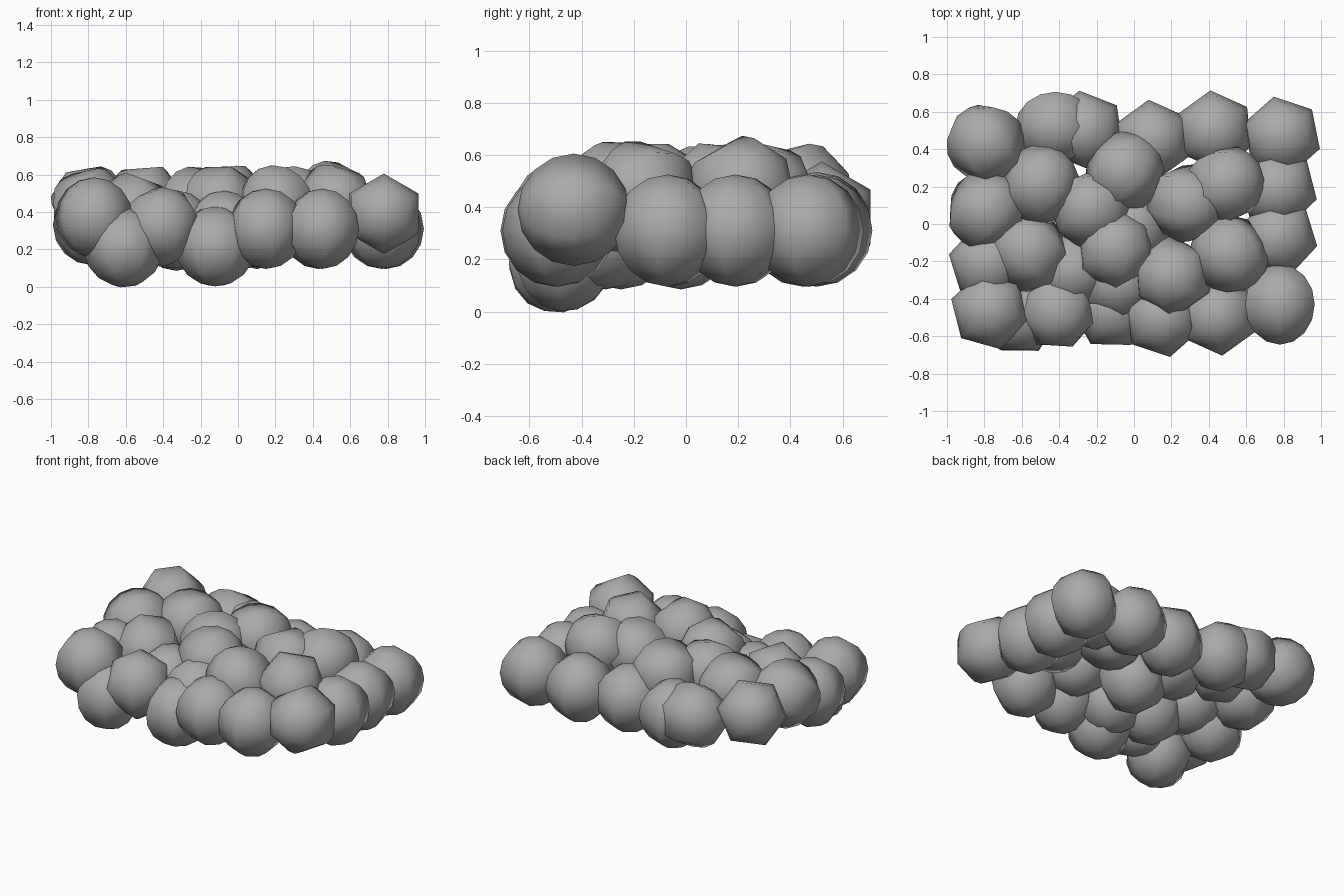
import bpy
import bmesh
import random
from mathutils import Quaternion, Vector

cube = bpy.data.objects.get("Cube")
if cube:
    bpy.data.objects.remove(cube, do_unlink=True)

random.seed(4)
RADIUS = 0.215
UP = Vector((0, 0, 1))

# One plain stone grey for the whole heap
grey = bpy.data.materials.new("stone_grey")
grey.use_nodes = True
colour = (0.4, 0.4, 0.4, 1)
grey.diffuse_color = colour
grey.node_tree.nodes["Principled BSDF"].inputs["Base Color"].default_value = colour

# Shared six-sided ball with smooth shading
ball_mesh = bpy.data.meshes.new("ball")
bm = bmesh.new()
bmesh.ops.create_uvsphere(bm, u_segments=6, v_segments=8, radius=RADIUS)
for face in bm.faces:
    face.smooth = True
bm.to_mesh(ball_mesh)
bm.free()
ball_mesh.materials.append(grey)


def add_ball(name, place, axis, yaw=0.0):
    """Place a ball with its poles along the axis, spun by yaw about them."""
    ball = bpy.data.objects.new(name, ball_mesh)
    ball.location = place
    ball.rotation_mode = 'QUATERNION'
    turn = UP.rotation_difference(Vector(axis))
    ball.rotation_quaternion = turn @ Quaternion(UP, yaw)
    bpy.context.collection.objects.link(ball)


# Balls that sit with their poles up, mostly the lower layer: x, y, z, yaw
upright = [
    (-.26, .5, .32, .15), (.1, .45, .31, .1), (.43, .5, .31, .1),
    (.79, .47, .31, .2), (.77, .19, .31, .25), (.77, -.07, .31, .3),
    (.45, -.49, .31, .1), (.15, -.5, .31, .2), (-.78, -.21, .33, .3),
    (-.33, -.25, .3, .1), (-.08, -.31, .3, .1), (-.77, -.46, .37, .25),
    (-.01, -.02, .3, .1),
]
for x, y, z, yaw in upright:
    add_ball("upright_ball", (x, y, z), UP, yaw)

# Balls that rolled to a loose angle, mostly the upper layer
loose = [
    (-.5, .21, .45), (-.05, .28, .45), (.49, .21, .46),
    (.28, .11, .44), (-.79, .07, .43), (-.23, .08, .43), (-.56, -.15, .4),
    (-.1, -.14, .44), (.51, -.16, .45), (.21, -.28, .44),
]
for place in loose:
    add_ball("loose_ball", place, [random.uniform(-1, 1) for _ in "xyz"])

# Balls with a clear lean
add_ball("front_corner_ball", (.78, -.43, .39), (0, -1, 0))
add_ball("back_corner_ball", (-.79, .43, .44), (-.57, .7, .42))
add_ball("back_rim_ball", (-.42, .52, .36), (1, 0, 0), .52)
add_ball("front_rim_ball", (-.41, -.46, .32), (.2, -.6, 1), .4)
add_ball("front_foot_ball", (-.12, -.46, .215), (0, .15, 1), .5)
add_ball("corner_foot_ball", (-.61, -.49, .21), (-.1, .25, 1), .5)
